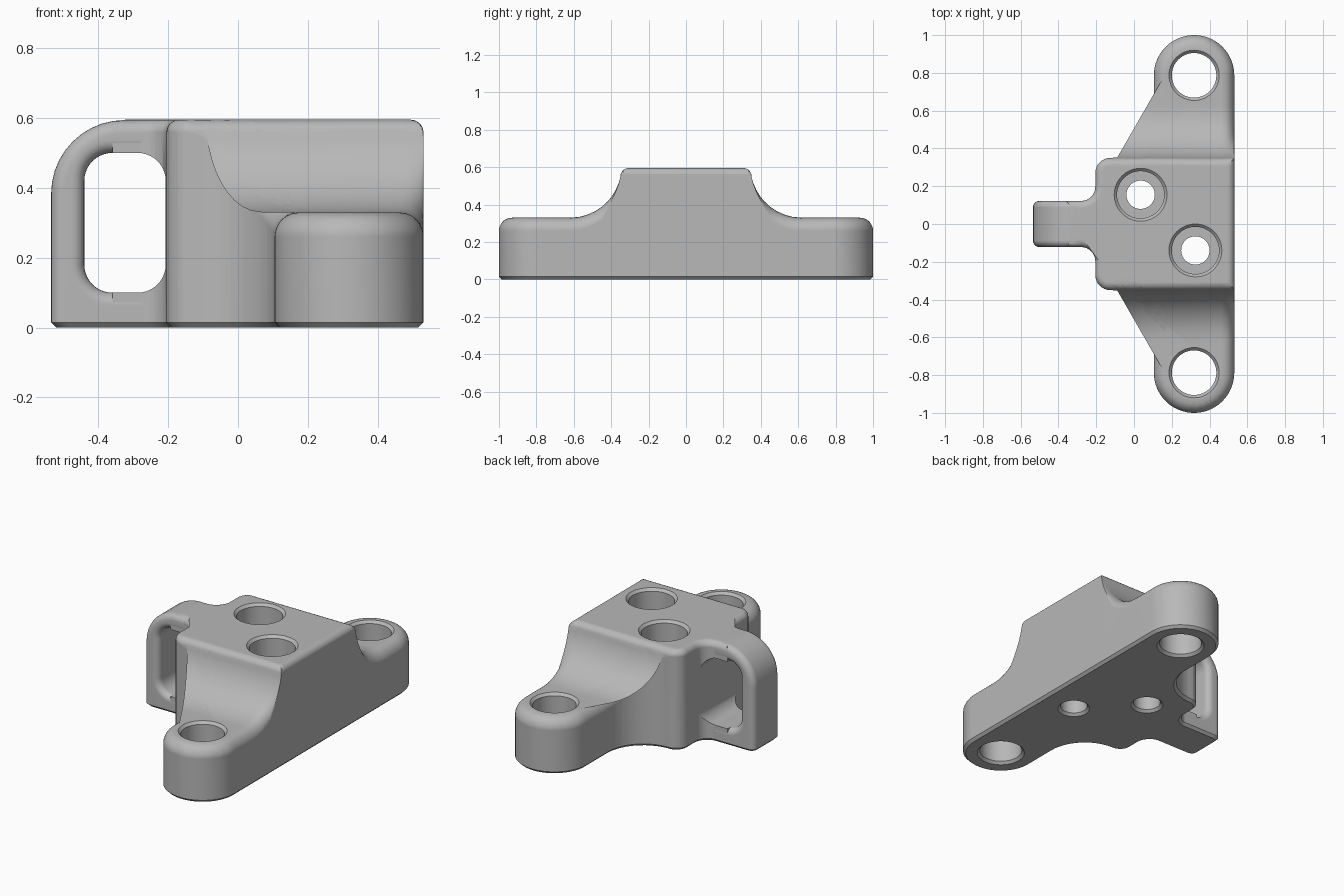
import bpy, bmesh
from math import sin, cos, pi, radians, sqrt
from mathutils import Vector

if "Cube" in bpy.data.objects:
    bpy.data.objects.remove(bpy.data.objects["Cube"], do_unlink=True)

TOP, EAR_TOP, CHAMFER = 0.595, 0.33, 0.015
EAR_X, EAR_Y, EAR_R = 0.318, 0.787, 0.213
ROUND, EAR_ROUND = 0.036, 0.07

grey = bpy.data.materials.new("plain grey")
grey.use_nodes = True
grey.diffuse_color = (0.48, 0.48, 0.48, 1)
grey.node_tree.nodes["Principled BSDF"].inputs["Base Color"].default_value = grey.diffuse_color


def arc(cx, cy, r, a0, a1, n=14):
    steps = [radians(a0 + (a1 - a0) * i / n) for i in range(n + 1)]
    return [Vector((cx + r * cos(a), cy + r * sin(a))) for a in steps]


def loft(bm, rings, caps=True, loop=False):
    rows = [[bm.verts.new(p) for p in ring] for ring in rings]
    n = len(rows[0])
    for a, b in zip(rows, rows[1:] + (rows[:1] if loop else [])):
        for i in range(n):
            j = (i + 1) % n
            bm.faces.new((a[i], a[j], b[j], b[i]))
    if caps:
        bm.faces.new(rows[0][::-1])
        bm.faces.new(rows[-1])


def bisect(bm, co, no, **kw):
    geom = bm.verts[:] + bm.edges[:] + bm.faces[:]
    return bmesh.ops.bisect_plane(bm, geom=geom, dist=1e-5, plane_co=co, plane_no=no, **kw)


def make_object(name, bm):
    bmesh.ops.recalc_face_normals(bm, faces=bm.faces[:])
    mesh = bpy.data.meshes.new(name)
    bm.to_mesh(mesh)
    bm.free()
    mesh.materials.append(grey)
    ob = bpy.data.objects.new(name, mesh)
    bpy.context.collection.objects.link(ob)
    return ob


def finish(ob):
    bpy.ops.object.select_all(action="DESELECT")
    ob.select_set(True)
    bpy.context.view_layer.objects.active = ob
    for m in list(ob.modifiers):
        bpy.ops.object.modifier_apply(modifier=m.name)
    bpy.ops.object.shade_smooth_by_angle(angle=radians(32))
    mod = ob.modifiers.new("even shading", "WEIGHTED_NORMAL")
    mod.keep_sharp = True


def inset(points, d):
    """Move a counter-clockwise outline inward by d."""
    out = []
    for i, p in enumerate(points):
        e1 = (p - points[i - 1]).normalized()
        e2 = (points[(i + 1) % len(points)] - p).normalized()
        n1, n2 = Vector((-e1.y, e1.x)), Vector((-e2.y, e2.x))
        out.append(p + (n1 + n2) * d / (1 + n1.dot(n2)))
    return out


def drop(d, r):
    return r - sqrt(r * r - (r - d) ** 2) if d < r else 0


def height(y):
    """Side profile: flat block top, concave sweep, flat ears."""
    if y < 0.35:
        return TOP - drop(0.35 - y, 0.042)
    if y < 0.62:
        return 0.605 - sqrt(0.275 ** 2 - (0.62 - y) ** 2)
    return EAR_TOP


def top_height(y, d):
    y = abs(y)
    if y <= 0.3501:
        return min(height(y), TOP - drop(d, ROUND))
    t = min(1, (y - 0.35) / 0.1)
    return height(y) - t * drop(d, ROUND + (EAR_ROUND - ROUND) * t)


# Body outline: ear, ear fillet, block corner, handle fillet, handle root
half = (arc(EAR_X, EAR_Y, EAR_R, 0, 180, 32) + arc(-0.125, 0.58, 0.23, 0, -90)
        + arc(-0.125, 0.27, 0.08, 90, 180, 8)[1:] + arc(-0.28, 0.197, 0.075, 0, -90, 8)
        + [Vector((-0.36, 0.122))])
outline = half + [Vector((p.x, -p.y)) for p in reversed(half)]

# Body: the height above 1 stores the distance to the rim until it is shaped
bm = bmesh.new()
rims = [0, 0.001, 0.004, 0.01, 0.018, 0.027, 0.036, 0.05, EAR_ROUND]
levels = [(CHAMFER, 0), (0, CHAMFER)] + [(d, 1 + d) for d in rims]
loft(bm, [[(p.x, p.y, z) for p in inset(outline, d)] for d, z in levels])
bmesh.ops.triangulate(bm, faces=[f for f in bm.faces if len(f.verts) > 4])
cuts = [0.307, 0.32, 0.333, 0.342, 0.348, 0.352, 0.36, 0.375, 0.395,
        0.42, 0.45, 0.485, 0.525, 0.57, 0.621]
for y in cuts:
    for s in (1, -1):
        bisect(bm, (0, s * y, 0), (0, 1, 0))
for v in bm.verts:
    if v.co.z > 0.99:
        v.co.z = top_height(v.co.y, max(0, v.co.z - 1))
bmesh.ops.triangulate(bm, faces=bm.faces[:])
body = make_object("bracket_body", bm)


def rounded_rect(x0, x1, z0, z1, radii, grow):
    """Corners in order: lower left, lower right, upper right, upper left."""
    pts = []
    for k, r in enumerate(radii):
        r = max(r + grow, 0.002)
        cx = x1 + grow - r if k in (1, 2) else x0 - grow + r
        cz = z1 + grow - r if k in (2, 3) else z0 - grow + r
        pts += arc(cx, cz, r, 180 + 90 * k, 270 + 90 * k, 10)
    return pts


def window(grow, y, right=-0.205):
    return [(p.x, y, p.y) for p in rounded_rect(-0.44, right, 0.1, 0.5, [0.08] * 4, grow)]


def handle_rim(grow, y):
    radii = [0.002, 0.002, 0.002, 0.21]
    return [(p.x, y, p.y) for p in rounded_rect(-0.535, -0.15, -0.1, TOP - 0.001, radii, grow)]


# Cutters: counterbored block holes, ear holes and the handle window
bm = bmesh.new()
bore = [(-0.015, 0.105), (0.015, 0.075), (0.2, 0.075), (0.2, 0.125), (0.58, 0.125), (0.61, 0.155)]
ear_bore = [(-0.015, 0.148), (0.015, 0.118), (0.315, 0.118), (0.345, 0.148)]
for x, y, profile in ((0.035, 0.155, bore), (0.325, -0.14, bore),
                      (EAR_X, EAR_Y, ear_bore), (EAR_X, -EAR_Y, ear_bore)):
    loft(bm, [[(p.x, p.y, z) for p in arc(x, y, r, 0, 360, 48)[:-1]] for z, r in profile])
loft(bm, [window(0, -0.21, -0.207), window(0, 0.21, -0.207)])
cutter = make_object("hole_cutter", bm)
cutter.hide_render = True
mod = body.modifiers.new("holes", "BOOLEAN")
mod.operation, mod.solver, mod.object = "DIFFERENCE", "EXACT", cutter
finish(body)
bpy.data.objects.remove(cutter, do_unlink=True)

# Handle: a loop with rounded rims, cut flat at the base
bm = bmesh.new()
HALF_WIDTH = 0.123
turn = [(ROUND * (1 - cos(a)), HALF_WIDTH - ROUND + ROUND * sin(a))
        for a in [pi / 2 * i / 6 for i in range(7)]]
rings = [handle_rim(-d, y) for d, y in turn]
rings += [window(d, y) for d, y in reversed(turn)]
rings += [window(d, -y) for d, y in turn]
rings += [handle_rim(-d, -y) for d, y in reversed(turn)]
loft(bm, rings, caps=False, loop=True)
bisect(bm, (0, 0, CHAMFER), (0, 0, 1))
bisect(bm, (0, 0, 0), (0, 0, 1), clear_inner=True)
bmesh.ops.holes_fill(bm, edges=[e for e in bm.edges if e.is_boundary], sides=0)
for v in bm.verts:
    if v.co.z < 0.001:
        v.co.y *= 0.88
        v.co.x += CHAMFER
finish(make_object("side_handle", bm))
